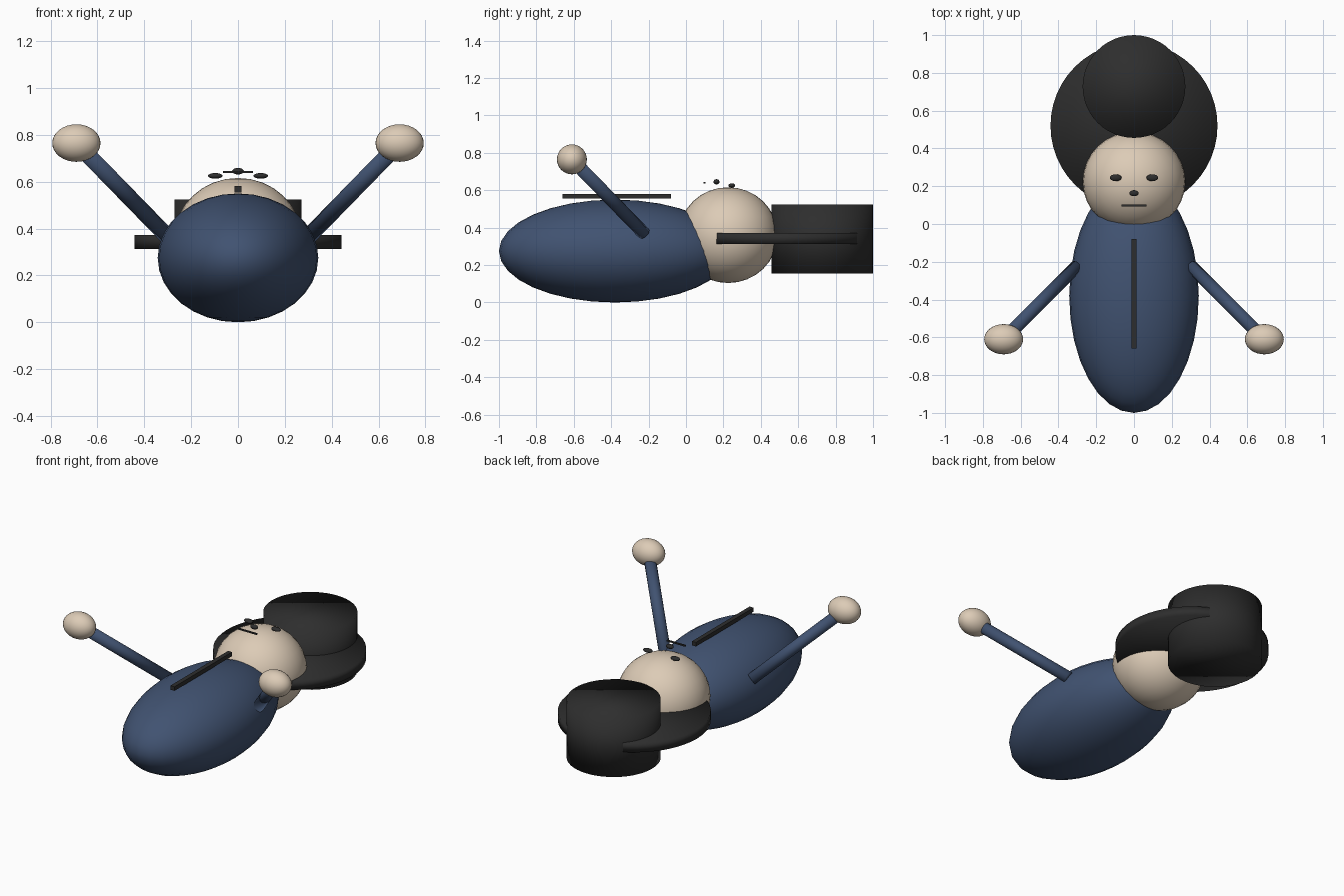
import bpy
from mathutils import Vector

if "Cube" in bpy.data.objects:
    bpy.data.objects.remove(bpy.data.objects["Cube"])


def material(name, rgb):
    m = bpy.data.materials.new(name)
    m.diffuse_color = (*rgb, 1)
    m.use_nodes = True
    m.node_tree.nodes["Principled BSDF"].inputs["Base Color"].default_value = m.diffuse_color
    return m


NAVY = material("navy cloth", (0.052, 0.085, 0.165))
SKIN = material("pale skin", (0.72, 0.60, 0.47))
BLACK = material("soft black", (0.027, 0.027, 0.027))


def finish(name, mat, smooth=True):
    ob = bpy.context.object
    ob.name = name
    ob.data.materials.append(mat)
    if smooth:
        bpy.ops.object.shade_smooth()
    return ob


def ellipsoid(name, loc, radii, mat):
    bpy.ops.mesh.primitive_uv_sphere_add(segments=32, ring_count=16, location=loc)
    bpy.context.object.scale = radii
    return finish(name, mat)


def cylinder(name, loc, radius, depth, mat, direction=(0, 0, 1)):
    bpy.ops.mesh.primitive_cylinder_add(vertices=48, radius=radius, depth=depth, location=loc)
    bpy.context.object.rotation_euler = Vector(direction).to_track_quat('Z', 'Y').to_euler()
    return finish(name, mat)


def box(name, loc, size, mat):
    bpy.ops.mesh.primitive_cube_add(size=1, location=loc)
    bpy.context.object.scale = size
    return finish(name, mat, False)


# Body and head
ellipsoid("body", (0, -0.38, 0.275), (0.343, 0.62, 0.275), NAVY)
ellipsoid("head", (0, 0.225, 0.36), (0.272, 0.265, 0.256), SKIN)

# Flat brim disc and tall round crown behind the head
cylinder("hat_brim", (0, 0.52, 0.342), 0.442, 0.06, BLACK)
cylinder("hat_crown", (0, 0.728, 0.34), 0.272, 0.37, BLACK)

# Raised arms with hands
for side, s in (("left", -1), ("right", 1)):
    start = Vector((s * 0.305, -0.225, 0.37))
    end = Vector((s * 0.69, -0.61, 0.765))
    cylinder(side + "_arm", (start + end) / 2, 0.035, (end - start).length, NAVY, end - start)
    ellipsoid(side + "_hand", end, (0.103, 0.08, 0.08), SKIN)
    ellipsoid(side + "_eye", (s * 0.097, 0.245, 0.625), (0.031, 0.018, 0.012), BLACK)

# Nose, mouth and front fastening strip
ellipsoid("nose", (0, 0.163, 0.645), (0.025, 0.016, 0.014), BLACK)
box("mouth", (0, 0.098, 0.641), (0.13, 0.01, 0.008), BLACK)
box("front_strip", (0, -0.37, 0.568), (0.028, 0.58, 0.026), BLACK)
